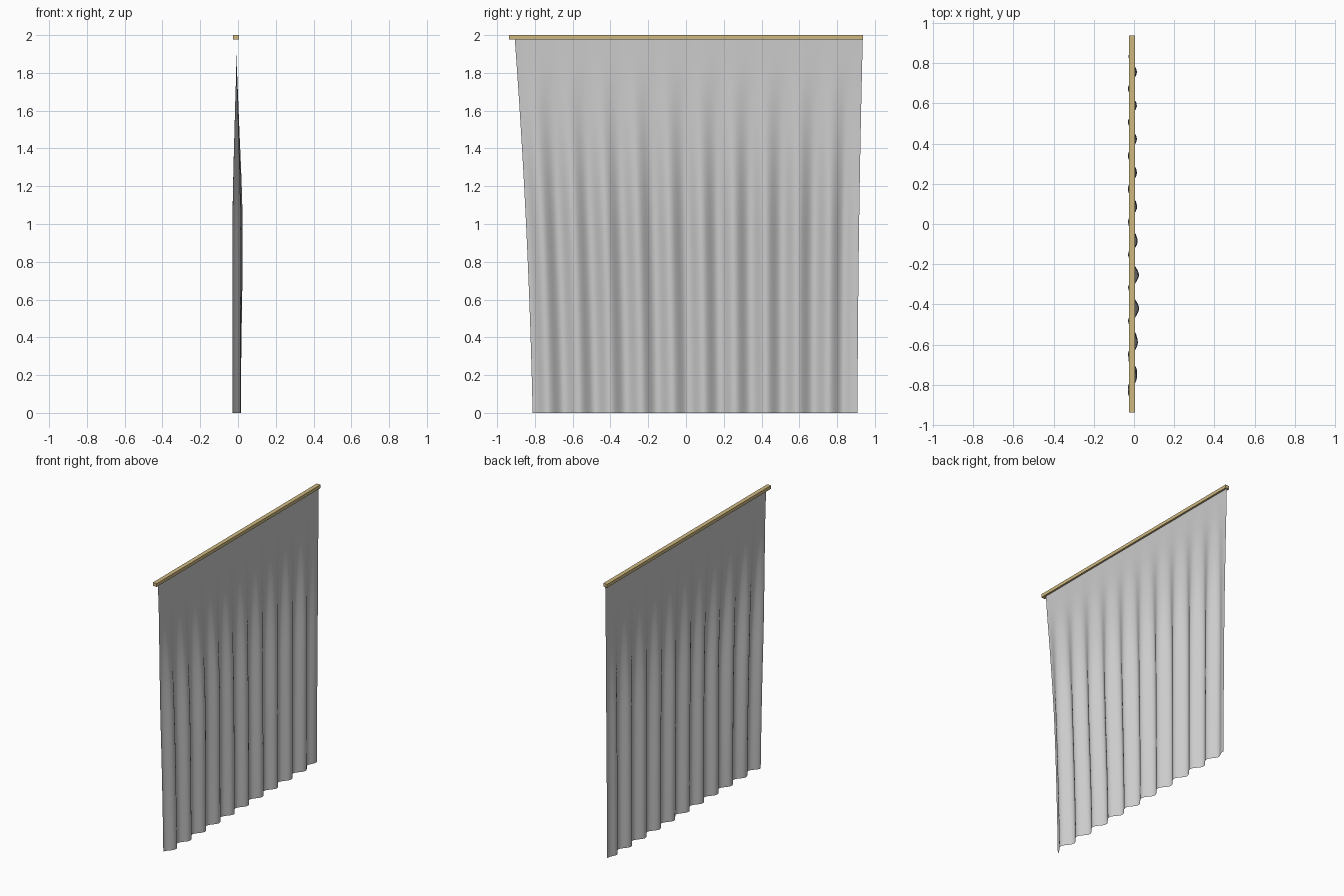
import bpy, bmesh
from math import cos, pi, exp

if "Cube" in bpy.data.objects:
    bpy.data.objects.remove(bpy.data.objects["Cube"])


def smooth(t):
    t = max(0.0, min(1.0, t))
    return t * t * (3 - 2 * t)


# Wooden rail along the top
bpy.ops.mesh.primitive_cube_add(size=1, location=(-0.01, 0, 1.988))
rail = bpy.context.object
rail.name = "curtain_rail"
rail.scale = (0.031, 1.876, 0.024)
bpy.ops.object.transform_apply(location=False, rotation=False, scale=True)
wood = bpy.data.materials.new("rail_wood")
wood.diffuse_color = (0.62, 0.48, 0.22, 1)
wood.use_nodes = True
wood.node_tree.nodes["Principled BSDF"].inputs["Base Color"].default_value = wood.diffuse_color
rail.data.materials.append(wood)

# Hanging cloth: pleats that deepen away from the rail
COLS, ROWS, TOP = 220, 44, 1.985
PERIOD = 0.0959


def cloth_point(u, z):
    d = 1 - z / TOP                                # 0 at the rail, 1 at the hem
    left = -0.907 + 0.095 * (1.55 * d - 0.55 * d * d)
    right = 0.936 - 0.028 * (1.8 * d - 0.8 * d * d)
    y = left + (right - left) * u
    depth = 0.022 * smooth(0.08 + d / 0.6) * min(1, d / 0.15)
    depth *= 1 - 0.75 * smooth((u - 0.94) / 0.06)  # last half pleat lies flat
    bulge = 0.012 * exp(-((u - 0.28) / 0.15) ** 2) * exp(-((d - 0.52) / 0.3) ** 2)
    x = -0.008 - depth * cos(2 * pi * u / PERIOD) + bulge
    return x, y, z


bm = bmesh.new()
grid = [[bm.verts.new(cloth_point(i / COLS, TOP * j / ROWS))
         for i in range(COLS + 1)] for j in range(ROWS + 1)]
for j in range(ROWS):
    for i in range(COLS):
        f = bm.faces.new((grid[j][i], grid[j][i + 1],
                          grid[j + 1][i + 1], grid[j + 1][i]))
        f.smooth = True
mesh = bpy.data.meshes.new("curtain_cloth")
bm.to_mesh(mesh)
bm.free()
cloth = bpy.data.objects.new("curtain_cloth", mesh)
bpy.context.collection.objects.link(cloth)
